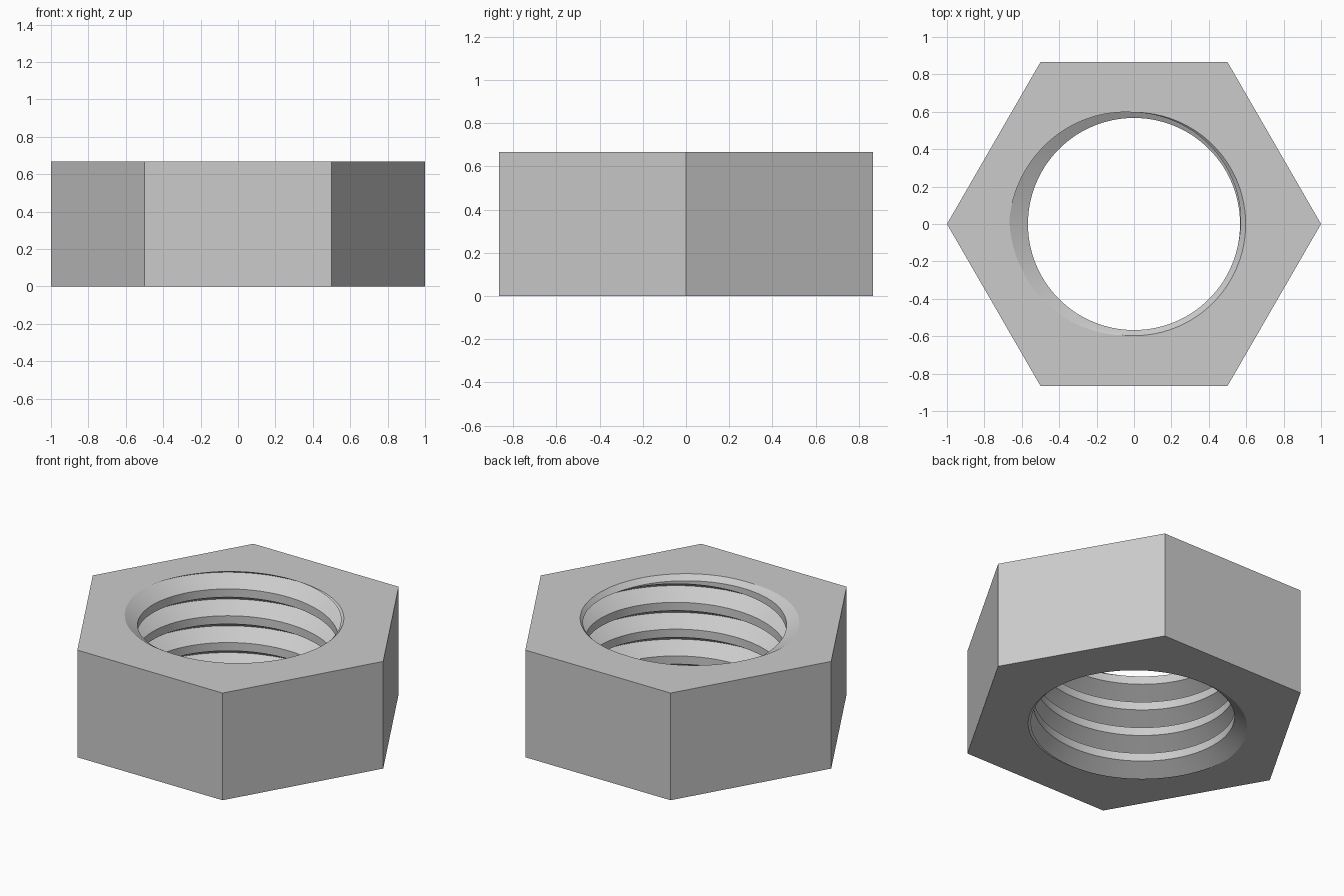
import bpy, bmesh, math

if "Cube" in bpy.data.objects:
    bpy.data.objects.remove(bpy.data.objects["Cube"], do_unlink=True)

HEIGHT = 0.667
PITCH = HEIGHT / 4
MINOR, MAJOR = 0.567, 0.667              # crest and root radius of the thread
FLANK = (MAJOR - MINOR) * math.tan(math.radians(30))
START = math.radians(178)                # direction where the groove meets both ends
CHAMFER_R = 0.597
STEPS = 144

steel = bpy.data.materials.new("steel grey")
steel.use_nodes = True
grey = (0.6, 0.6, 0.6, 1)
steel.diffuse_color = grey
steel.node_tree.nodes["Principled BSDF"].inputs["Base Color"].default_value = grey


def thread_radius(z, root):
    """Radius of the bore at height z, where one groove root lies at height root."""
    off = abs((z - root + PITCH / 2) % PITCH - PITCH / 2)
    return max(MINOR, MAJOR - (MAJOR - MINOR) * off / FLANK)


def section(angle):
    """Closed radial section: threaded bore upward, then the hexagon's outer wall."""
    root = PITCH * (angle - START) / math.tau
    heights = [root + k * PITCH + d for k in range(-2, 7) for d in (-FLANK, 0, FLANK)]
    heights = [min(max(z, 0), HEIGHT) for z in heights]
    points = [(thread_radius(z, root), z) for z in heights]
    side = math.pi / 3
    outer = math.cos(side / 2) / math.cos(angle % side - side / 2)
    return points + [(outer, HEIGHT), (outer, 0)]


# Nut body: sections swept round the axis
bm = bmesh.new()
columns = []
for i in range(STEPS + 1):
    a = math.tau * i / STEPS
    columns.append([bm.verts.new((r * math.cos(a), r * math.sin(a), z)) for r, z in section(a)])
for a, b in zip(columns, columns[1:]):
    for j in range(len(a)):
        k = (j + 1) % len(a)
        bm.faces.new((a[j], a[k], b[k], b[j]))
bmesh.ops.remove_doubles(bm, verts=bm.verts, dist=0.00005)
bmesh.ops.dissolve_degenerate(bm, dist=0.00005, edges=bm.edges)
bmesh.ops.recalc_face_normals(bm, faces=bm.faces)
mesh = bpy.data.meshes.new("hex_nut")
bm.to_mesh(mesh)
bm.free()
mesh.materials.append(steel)
nut = bpy.data.objects.new("hex_nut", mesh)
bpy.context.collection.objects.link(nut)

# Small 45 degree chamfer at both mouths of the bore
for name, z, low, high in (("top", HEIGHT, -0.1, 0.05), ("bottom", 0, 0.05, -0.1)):
    bpy.ops.mesh.primitive_cone_add(
        vertices=STEPS, radius1=CHAMFER_R + low, radius2=CHAMFER_R + high, depth=0.15,
        location=(0, 0, z + (-0.025 if name == "top" else 0.025)))
    cutter = bpy.context.object
    cutter.name = name + "_chamfer_cutter"
    cutter.hide_render = True
    cutter.data.materials.append(steel)
    bpy.context.view_layer.objects.active = nut
    cut = nut.modifiers.new(name + "_chamfer", "BOOLEAN")
    cut.operation, cut.solver, cut.object = "DIFFERENCE", "EXACT", cutter
    bpy.ops.object.modifier_apply(modifier=cut.name)
    bpy.data.objects.remove(cutter, do_unlink=True)

bpy.ops.object.select_all(action="DESELECT")
nut.select_set(True)
bpy.context.view_layer.objects.active = nut
bpy.ops.object.shade_smooth_by_angle(angle=math.radians(25))
